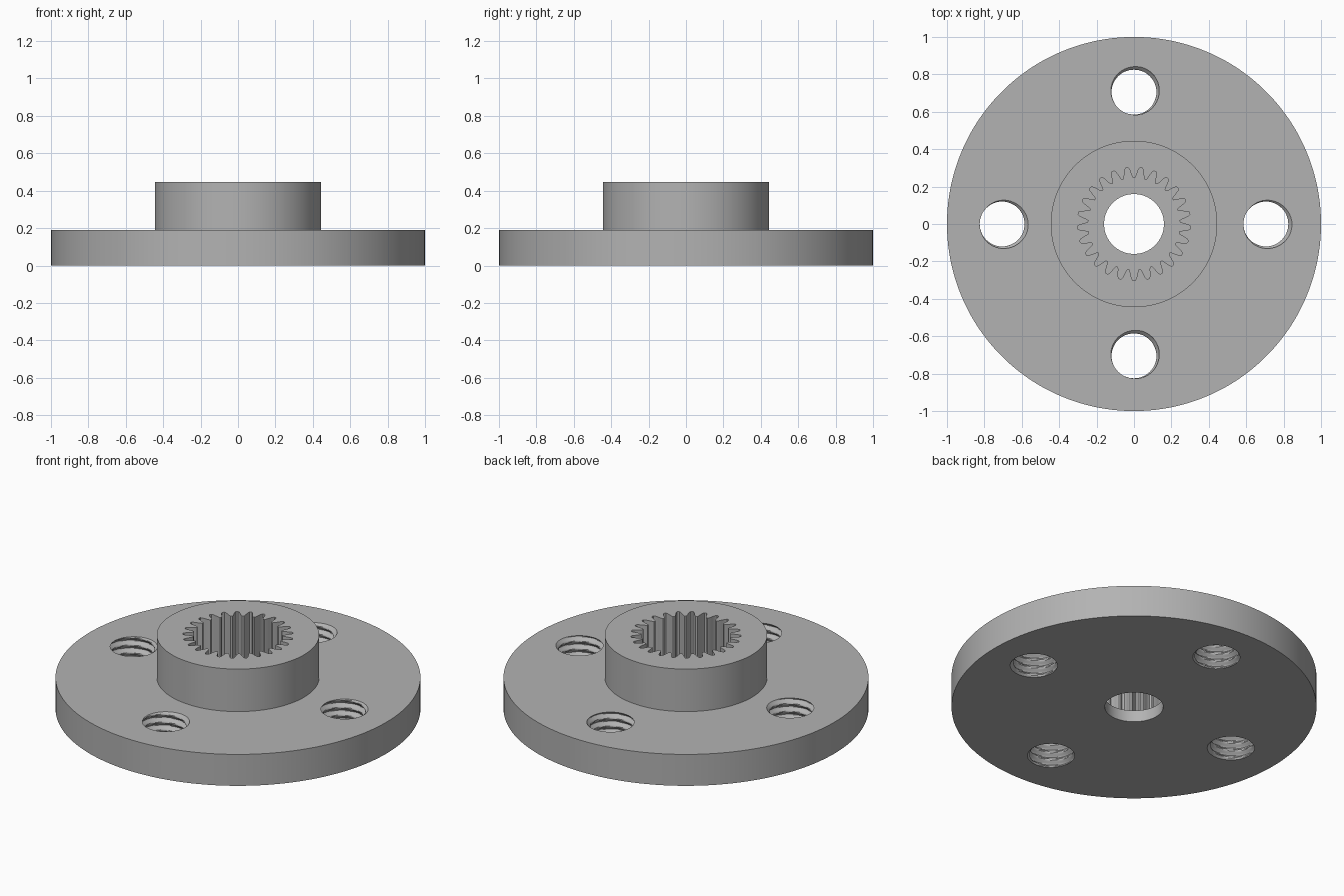
import bpy
import bmesh
from math import pi, cos, sin, tau

if "Cube" in bpy.data.objects:
    bpy.data.objects.remove(bpy.data.objects["Cube"], do_unlink=True)

FLANGE_TOP, BOSS_TOP, SOCKET_FLOOR = 0.19, 0.447, 0.07
TEETH, STEPS = 25, 12
HOLE_OFFSET, MINOR, MAJOR, PITCH = 0.705, 0.12, 0.14, 0.047

grey = bpy.data.materials.new("plain grey")
grey.use_nodes = True
colour = (0.45, 0.45, 0.45, 1)
grey.diffuse_color = colour
grey.node_tree.nodes["Principled BSDF"].inputs["Base Color"].default_value = colour


def clamp(v, low, high):
    return max(low, min(high, v))


def constant(r):
    return lambda a: r


def spline(a):
    """Radius of the toothed socket, with a groove facing the front."""
    return 0.274 + 0.029 * clamp(1.35 * cos(TEETH * (a + pi / 2)), -1, 1)


def make_object(name, bm):
    bmesh.ops.recalc_face_normals(bm, faces=bm.faces)
    mesh = bpy.data.meshes.new(name)
    bm.to_mesh(mesh)
    bm.free()
    mesh.materials.append(grey)
    obj = bpy.data.objects.new(name, mesh)
    bpy.context.collection.objects.link(obj)
    return obj


def add_ring(bm, radius, z, count, x=0, y=0):
    ring = []
    for i in range(count):
        a = tau * i / count
        r = radius(a)
        ring.append(bm.verts.new((x + r * cos(a), y + r * sin(a), z)))
    return ring


def bridge(bm, lower, upper):
    n = len(lower)
    for i in range(n):
        j = (i + 1) % n
        bm.faces.new((lower[i], lower[j], upper[j], upper[i]))


# Flange, boss, toothed socket and bore as one turned profile
bm = bmesh.new()
profile = [(constant(0.16), 0), (constant(1), 0), (constant(1), FLANGE_TOP),
           (constant(0.445), FLANGE_TOP), (constant(0.445), BOSS_TOP),
           (spline, BOSS_TOP), (spline, SOCKET_FLOOR), (constant(0.16), SOCKET_FLOOR)]
rings = [add_ring(bm, r, z, TEETH * STEPS) for r, z in profile]
for i, ring in enumerate(rings):
    bridge(bm, ring, rings[(i + 1) % len(rings)])
body = make_object("splined_flange", bm)


# Threaded cutter: radius follows a helical trapezoid wave
def thread_radius(z, start):
    def radius(a):
        phase = (z - FLANGE_TOP) / PITCH - (a - start) / tau
        wave = abs((phase + 0.5) % 1 - 0.5) * 2
        return MAJOR - (MAJOR - MINOR) * clamp(1.3 * wave - 0.1, 0, 1)
    return radius


def thread_cutter(bm, x, y, start):
    step = PITCH / 10
    levels = [-2.5 * step + step * i for i in range(46)]
    stack = [add_ring(bm, thread_radius(z, start), z, 48, x, y) for z in levels]
    for lower, upper in zip(stack, stack[1:]):
        bridge(bm, lower, upper)
    bm.faces.new(stack[0])
    bm.faces.new(stack[-1])


bm = bmesh.new()
for side in (-1, 1):
    thread_cutter(bm, side * HOLE_OFFSET, 0, -0.2)
    thread_cutter(bm, 0, side * HOLE_OFFSET, 0.9)
cutter = make_object("thread_cutter", bm)
cutter.hide_render = True

# Cut the four threaded holes
cut = body.modifiers.new("threaded_holes", "BOOLEAN")
cut.operation = "DIFFERENCE"
cut.solver = "EXACT"
cut.object = cutter
bpy.ops.object.select_all(action="DESELECT")
body.select_set(True)
bpy.context.view_layer.objects.active = body
bpy.ops.object.modifier_apply(modifier=cut.name)
bpy.data.objects.remove(cutter, do_unlink=True)
bpy.ops.object.shade_smooth_by_angle(angle=pi / 6)
